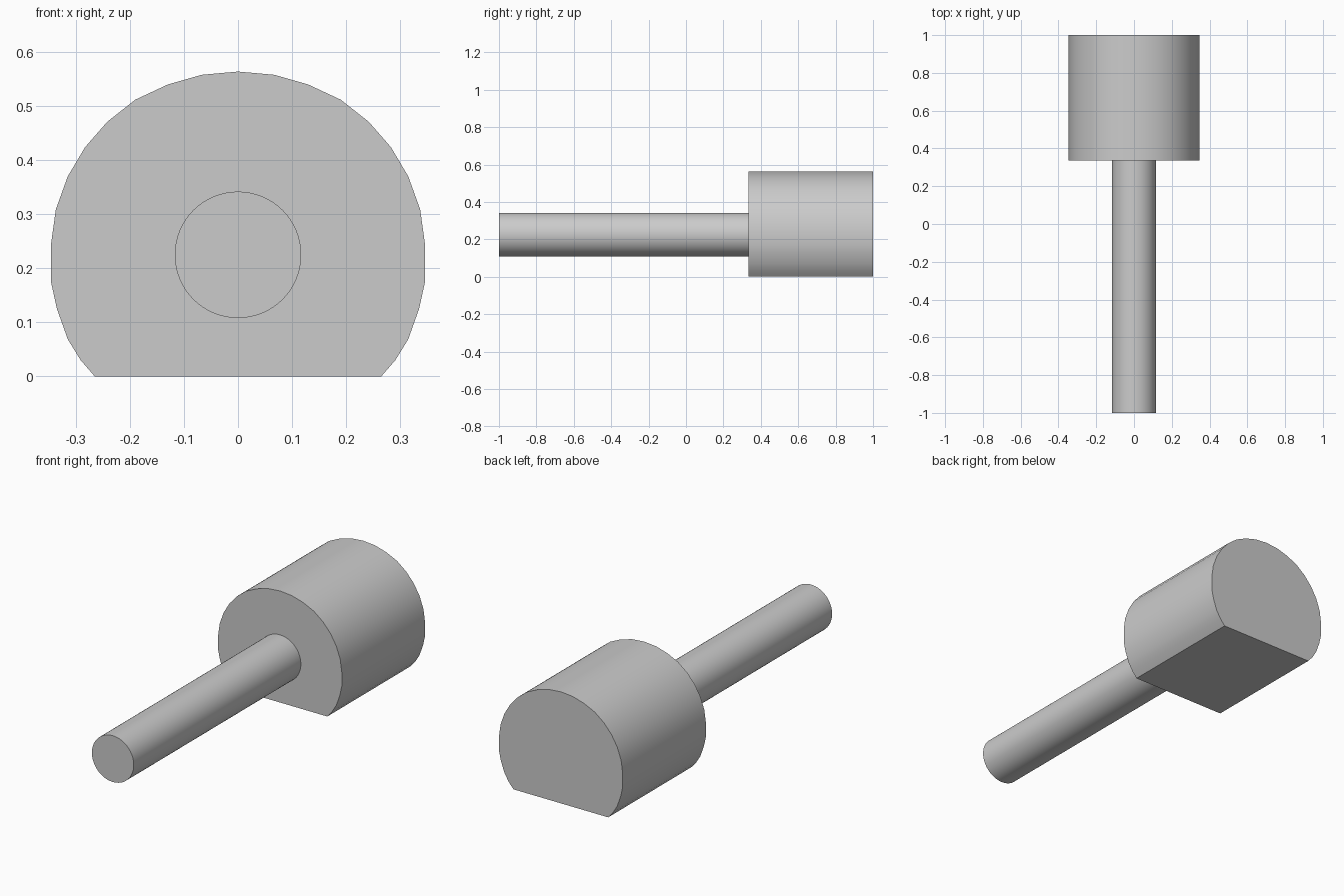
import bpy
import bmesh
import math

cube = bpy.data.objects.get("Cube")
if cube:
    bpy.data.objects.remove(cube, do_unlink=True)

# Single plain grey material
GREY = (0.6, 0.6, 0.6, 1.0)
grey = bpy.data.materials.new("plain grey")
grey.use_nodes = True
grey.diffuse_color = GREY
grey.node_tree.nodes["Principled BSDF"].inputs["Base Color"].default_value = GREY


def extrude_profile(name, points, y_front, y_back):
    """Extrude a closed x-z outline along y into a capped solid."""
    bm = bmesh.new()
    face = bm.faces.new([bm.verts.new((x, y_front, z)) for x, z in points])
    result = bmesh.ops.extrude_face_region(bm, geom=[face], use_keep_orig=True)
    moved = [v for v in result["geom"] if isinstance(v, bmesh.types.BMVert)]
    bmesh.ops.translate(bm, vec=(0, y_back - y_front, 0), verts=moved)
    bmesh.ops.recalc_face_normals(bm, faces=bm.faces)
    mesh = bpy.data.meshes.new(name)
    bm.to_mesh(mesh)
    bm.free()
    mesh.materials.append(grey)
    obj = bpy.data.objects.new(name, mesh)
    bpy.context.collection.objects.link(obj)
    bpy.ops.object.select_all(action='DESELECT')
    obj.select_set(True)
    bpy.context.view_layer.objects.active = obj
    bpy.ops.object.shade_smooth_by_angle(angle=math.radians(30))
    return obj


# Head: rounded block with a flat base, half outline mirrored across x
half = [(0.067, 0.558), (0.13, 0.54), (0.19, 0.512), (0.242, 0.471),
        (0.283, 0.424), (0.315, 0.37), (0.337, 0.309), (0.346, 0.244),
        (0.346, 0.175), (0.335, 0.125), (0.315, 0.069), (0.291, 0.03),
        (0.265, 0.0)]
outline = [(0, 0.564)] + half + [(-x, z) for x, z in reversed(half)]
extrude_profile("head", outline, 0.335, 1.0)

# Shaft: long round rod seated slightly into the head
SIDES, RADIUS, HEIGHT = 64, 0.117, 0.225
angles = [math.tau * i / SIDES for i in range(SIDES)]
circle = [(RADIUS * math.cos(a), HEIGHT + RADIUS * math.sin(a)) for a in angles]
extrude_profile("shaft", circle, -1.0, 0.345)
